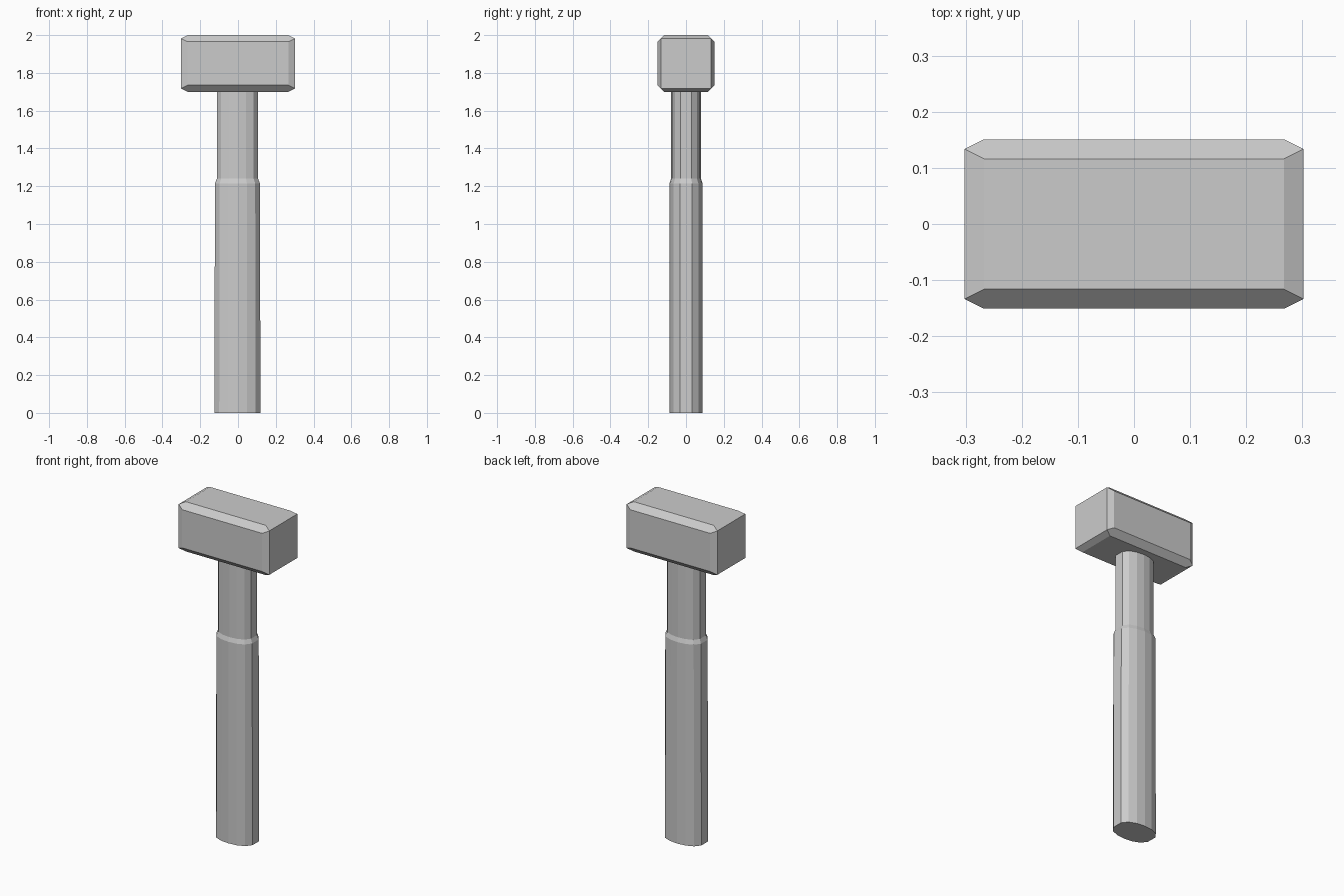
import bpy, bmesh

if "Cube" in bpy.data.objects:
    bpy.data.objects.remove(bpy.data.objects["Cube"])


def make_object(name, bm):
    bmesh.ops.recalc_face_normals(bm, faces=bm.faces)
    mesh = bpy.data.meshes.new(name)
    bm.to_mesh(mesh)
    bm.free()
    obj = bpy.data.objects.new(name, mesh)
    bpy.context.collection.objects.link(obj)
    return obj


# Quarter outline of the oval handle, mirrored into a 14-sided section
QUARTER = [(1.0, 0.36), (0.79, 0.74), (0.42, 0.94)]
SECTION = (QUARTER + [(0, 1)] + [(-x, y) for x, y in reversed(QUARTER)]
           + [(-x, -y) for x, y in QUARTER] + [(0, -1)]
           + [(x, -y) for x, y in reversed(QUARTER)])


def loft(name, levels):
    """Skin the oval section through (z, half width, half depth, x offset)."""
    bm = bmesh.new()
    rings = [[bm.verts.new((x * w + off, y * d, z)) for x, y in SECTION]
             for z, w, d, off in levels]
    n = len(SECTION)
    for a, b in zip(rings, rings[1:]):
        for i in range(n):
            j = (i + 1) % n
            bm.faces.new((a[i], a[j], b[j], b[i]))
    bm.faces.new(rings[0])
    bm.faces.new(rings[-1])
    return make_object(name, bm)


# Handle: thick grip, small shoulder, thinner neck running into the head
loft("handle", [
    (0.0, 0.122, 0.088, -0.003),
    (1.215, 0.119, 0.088, -0.003),
    (1.24, 0.109, 0.079, -0.003),
    (1.72, 0.109, 0.079, -0.003),
])

# Head: chamfered block whose end faces meet the chamfers in points
HX, HY, HZ, CH, MID = 0.302, 0.151, 0.15, 0.035, 1.85
bm = bmesh.new()
for sx in (-1, 1):
    for sy in (-1, 1):
        for sz in (-1, 1):
            for x, y, z in ((HX, HY - CH / 2, HZ - CH / 2),
                            (HX - CH, HY, HZ - CH),
                            (HX - CH, HY - CH, HZ)):
                bm.verts.new((sx * x, sy * y, MID + sz * z))
bmesh.ops.convex_hull(bm, input=bm.verts)
bmesh.ops.dissolve_limit(bm, angle_limit=0.01, verts=bm.verts, edges=bm.edges)
make_object("head", bm)
